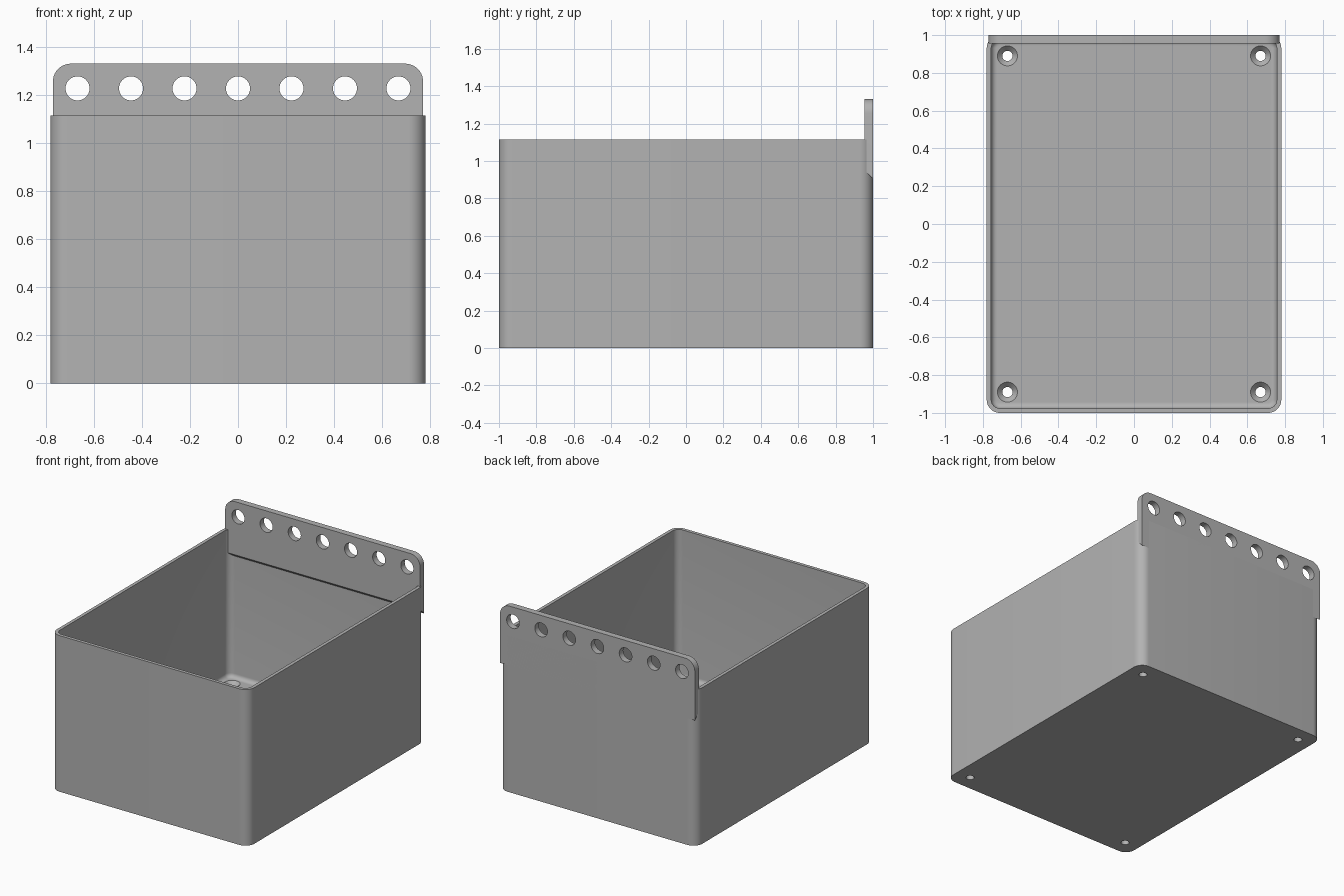
import bpy, bmesh
from math import sin, cos, pi
from mathutils import Vector

cube = bpy.data.objects.get("Cube")
if cube:
    bpy.data.objects.remove(cube, do_unlink=True)

W, D, H = 0.78, 1.0, 1.115       # half width, half depth, height of the tray
WALL, FLOOR, CORNER = 0.024, 0.06, 0.07
FILLET = 0.03

grey = bpy.data.materials.new("plain grey")
grey.use_nodes = True
GREY = (0.45, 0.45, 0.45, 1)
grey.diffuse_color = GREY
grey.node_tree.nodes["Principled BSDF"].inputs["Base Color"].default_value = GREY


def rounded_rect(hx, hy, r, z, steps=10):
    """Ring of points round a rectangle with rounded corners."""
    pts = []
    for q, (sx, sy) in enumerate([(1, 1), (-1, 1), (-1, -1), (1, -1)]):
        for i in range(steps + 1):
            a = (q + i / steps) * pi / 2
            pts.append(Vector((sx * (hx - r) + r * cos(a), sy * (hy - r) + r * sin(a), z)))
    return pts


def circle(x, y, r, z, n=32):
    return [Vector((x + r * cos(2 * pi * i / n), y + r * sin(2 * pi * i / n), z)) for i in range(n)]


def loft(bm, rings):
    """Skin rings of equal length and cap both ends."""
    loops = [[bm.verts.new(p) for p in ring] for ring in rings]
    n = len(loops[0])
    for a, b in zip(loops, loops[1:]):
        for i in range(n):
            j = (i + 1) % n
            bm.faces.new((a[i], a[j], b[j], b[i]))
    bm.faces.new(loops[0][::-1])
    bm.faces.new(loops[-1])


def finish(bm, name):
    bmesh.ops.recalc_face_normals(bm, faces=bm.faces)
    mesh = bpy.data.meshes.new(name)
    bm.to_mesh(mesh)
    bm.free()
    mesh.materials.append(grey)
    obj = bpy.data.objects.new(name, mesh)
    bpy.context.collection.objects.link(obj)
    return obj


def cut(obj, cutter):
    """Subtract the cutter, remove it, and smooth the curved faces."""
    mod = obj.modifiers.new("holes", "BOOLEAN")
    mod.operation, mod.solver, mod.object = "DIFFERENCE", "EXACT", cutter
    bpy.ops.object.select_all(action="DESELECT")
    obj.select_set(True)
    bpy.context.view_layer.objects.active = obj
    bpy.ops.object.modifier_apply(modifier=mod.name)
    bpy.data.objects.remove(cutter, do_unlink=True)
    bpy.ops.object.shade_smooth_by_angle(angle=0.5)


# Tray: outer wall, rim, inner wall, filleted floor
iw, idp, ir = W - WALL, D - WALL, CORNER - WALL
rings = [rounded_rect(W, D, CORNER, 0), rounded_rect(W, D, CORNER, H),
         rounded_rect(iw, idp, ir, H)]
for k in range(7):
    a = k / 6 * pi / 2
    inset = FILLET * (1 - cos(a))
    rings.append(rounded_rect(iw - inset, idp - inset, ir - inset,
                              FLOOR + FILLET * (1 - sin(a))))
bm = bmesh.new()
loft(bm, rings)
tray = finish(bm, "storage_tray")

# Countersunk screw holes in the four floor corners
bm = bmesh.new()
for x in (-0.67, 0.67):
    for y in (-0.89, 0.89):
        loft(bm, [circle(x, y, 0.027, -0.05), circle(x, y, 0.027, FLOOR - 0.028),
                  circle(x, y, 0.053, FLOOR), circle(x, y, 0.053, FLOOR + 0.02)])
cut(tray, finish(bm, "screw_hole_cutter"))

# Hanging plate: rounded top corners, underside sloped at 45 degrees
HALF, TOP, LOW, FRONT, R = 0.77, 1.33, 0.905, 0.955, 0.075
outline = [(-HALF, LOW), (HALF, LOW)]
for sx, start in ((1, 0), (-1, pi / 2)):
    for i in range(11):
        a = start + i / 10 * pi / 2
        outline.append((sx * (HALF - R) + R * cos(a), TOP - R + R * sin(a)))
bm = bmesh.new()
loft(bm, [[Vector((x, y, z + (D - FRONT if y == FRONT and z == LOW else 0)))
           for x, z in outline] for y in (FRONT, D)])
plate = finish(bm, "hanging_plate")

# Row of seven peg holes
bm = bmesh.new()
for i in range(7):
    x = (i - 3) * 0.2225
    loft(bm, [[Vector((p.x, y, p.y)) for p in circle(x, 1.227, 0.05, 0, 40)] for y in (0.9, 1.1)])
cut(plate, finish(bm, "peg_hole_cutter"))
